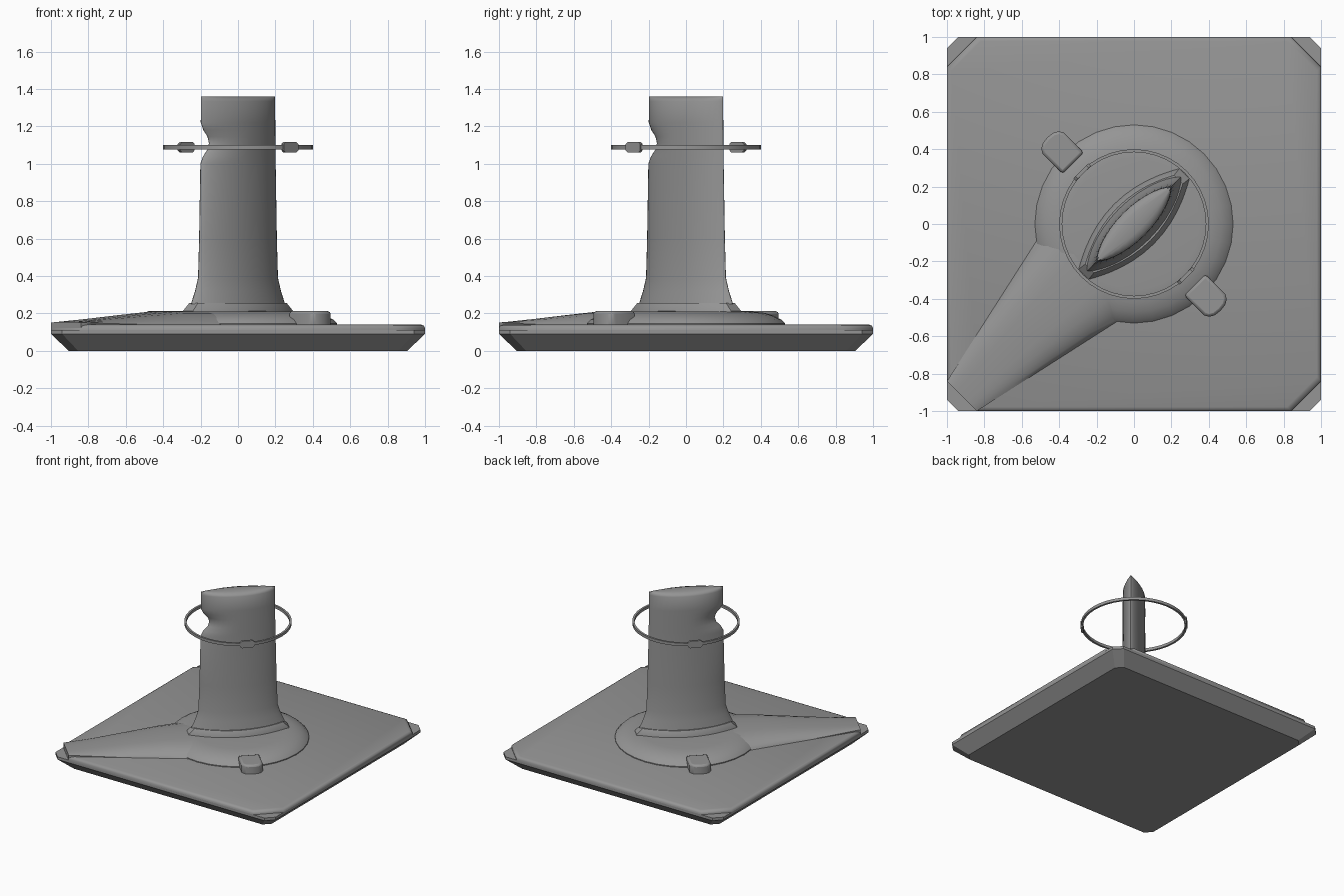
import bpy, bmesh
from math import sin, cos, pi, radians
from mathutils import Matrix

if "Cube" in bpy.data.objects:
    bpy.data.objects.remove(bpy.data.objects["Cube"])

DIAG = Matrix.Rotation(radians(45), 4, 'Z')   # local x -> the (+x,+y) diagonal
GREY = bpy.data.materials.new("dark_grey")
GREY.diffuse_color = (0.3, 0.3, 0.3, 1)
GREY.use_nodes = True
GREY.node_tree.nodes["Principled BSDF"].inputs["Base Color"].default_value = GREY.diffuse_color


def finish(name, bm, matrix=Matrix(), angle=35, bevel=0):
    bmesh.ops.recalc_face_normals(bm, faces=bm.faces)
    me = bpy.data.meshes.new(name)
    bm.to_mesh(me)
    bm.free()
    me.transform(matrix)
    me.materials.append(GREY)
    ob = bpy.data.objects.new(name, me)
    bpy.context.collection.objects.link(ob)
    if bevel:
        m = ob.modifiers.new("bevel", 'BEVEL')
        m.width, m.segments, m.limit_method = bevel, 2, 'ANGLE'
    bpy.ops.object.select_all(action='DESELECT')
    ob.select_set(True)
    bpy.context.view_layer.objects.active = ob
    bpy.ops.object.shade_smooth_by_angle(angle=radians(angle))
    return ob


def loft(name, rings, closed=False, **kw):
    """Skin a stack of equal-length rings; cap the ends or close into a loop."""
    bm = bmesh.new()
    vs = [[bm.verts.new(p) for p in r] for r in rings]
    n = len(vs[0])
    pairs = list(zip(vs, vs[1:])) + ([(vs[-1], vs[0])] if closed else [])
    for a, b in pairs:
        for i in range(n):
            j = (i + 1) % n
            bm.faces.new((a[i], a[j], b[j], b[i]))
    if not closed:
        bm.faces.new(vs[0])
        bm.faces.new(vs[-1])
    return finish(name, bm, **kw)


def octagon(s, c, z):
    k = s - c
    return [(s, k, z), (k, s, z), (-k, s, z), (-s, k, z),
            (-s, -k, z), (-k, -s, z), (k, -s, z), (s, -k, z)]


def circle(r, z, n=32):
    return [(r * cos(2 * pi * i / n), r * sin(2 * pi * i / n), z) for i in range(n)]


def lens(L, w, h, z, n=16):
    """Pointed oval with blunt ends of half-width h."""
    up = [(L * cos(pi * i / n), h + (w - h) * sin(pi * i / n) ** 2, z) for i in range(n + 1)]
    return up + [(u, -v, z) for u, v, z in reversed(up)]


def blade(L, w, z, cut=0.0, n=32):
    """Slim oval with rounded tips; cut draws in the -x end."""
    pts = []
    for i in range(n):
        a = 2 * pi * i / n
        u = L * cos(a)
        if u < 0:
            u *= (L - cut) / L
        pts.append((u, (1 if sin(a) > 0 else -1) * w * abs(sin(a)) ** 1.5, z))
    return pts


# Square base: tapered lower tray and upper plate with larger corner cuts
loft("base_lower", [octagon(0.905, 0.05, 0), octagon(1, 0.06, 0.09), octagon(1, 0.06, 0.112)], angle=20)
loft("base_top_plate", [octagon(1, 0.16, 0.10), octagon(1, 0.16, 0.122),
                        octagon(0.994, 0.16, 0.134), octagon(0.978, 0.16, 0.14)], angle=45)

# Round hub
loft("hub", [circle(r, z) for r, z in
             ((0.53, 0.13), (0.53, 0.147), (0.51, 0.167), (0.47, 0.187),
              (0.42, 0.203), (0.35, 0.21), (0.1, 0.212))], angle=40)

# Ramp from the hub to the front left corner (humped cross-section)
rings = []
for t in (0, 0.25, 0.5, 0.75, 1):
    d = 0.34 + (1.301 - 0.34) * t
    half = 0.325 + (0.113 - 0.325) * t
    crest = 0.07 - 0.056 * max(0, (d - 0.6) / 0.7)
    edge = 0.011 * t ** 3
    top = [(-d, half * s, 0.14 + edge + (crest - edge) * (1 - abs(s) ** 4))
           for s in (-1, -0.9, -0.78, -0.6, -0.35, 0, 0.35, 0.6, 0.78, 0.9, 1)]
    rings.append(top + [(-d, half, 0.12), (-d, -half, 0.12)])
loft("ramp", rings, matrix=DIAG, angle=50)

# Collar and blade-shaped post with a finger notch
loft("post_collar", [lens(0.38, 0.15, 0.038, 0.19), lens(0.38, 0.15, 0.038, 0.212),
                     lens(0.335, 0.125, 0.033, 0.256)], matrix=DIAG)
post = [(0.25, 0.353, 0.115, 0), (0.32, 0.322, 0.103, 0), (0.39, 0.3, 0.093, 0),
        (0.6, 0.292, 0.088, 0), (1.0, 0.283, 0.083, 0), (1.04, 0.282, 0.083, 0.02),
        (1.075, 0.282, 0.083, 0.053), (1.11, 0.281, 0.083, 0.064), (1.145, 0.281, 0.083, 0.053),
        (1.18, 0.28, 0.083, 0.02), (1.22, 0.28, 0.083, 0), (1.335, 0.279, 0.082, 0),
        (1.35, 0.279, 0.07, 0), (1.36, 0.278, 0.04, 0)]
loft("post", [blade(L, w, z, cut) for z, L, w, cut in post], matrix=DIAG, angle=60)

# Thin floating ring
loft("ring", [circle(r, z, 40) for r, z in
              ((0.384, 1.077), (0.4, 1.077), (0.4, 1.1), (0.384, 1.1))], closed=True)

# Side tabs on the hub and clips on the ring, on the other diagonal
for name, a in (("front_right", -45), ("back_left", 135)):
    rot = Matrix.Rotation(radians(a), 4, 'Z')
    outline = [(0.46, -0.08), (0.61, -0.08), (0.635, -0.068), (0.65, -0.04), (0.655, 0),
               (0.65, 0.04), (0.635, 0.068), (0.61, 0.08), (0.46, 0.08)]
    loft("tab_" + name, [[(x, y, z) for x, y in outline] for z in (0.12, 0.212)],
         matrix=rot, bevel=0.015)
    clip = [(-0.055, 1.072), (-0.04, 1.06), (0.04, 1.06), (0.055, 1.072),
            (0.055, 1.105), (0.04, 1.117), (-0.04, 1.117), (-0.055, 1.105)]
    loft("ring_clip_" + name, [[(r, y, z) for y, z in clip] for r in (0.383, 0.401)], matrix=rot)
